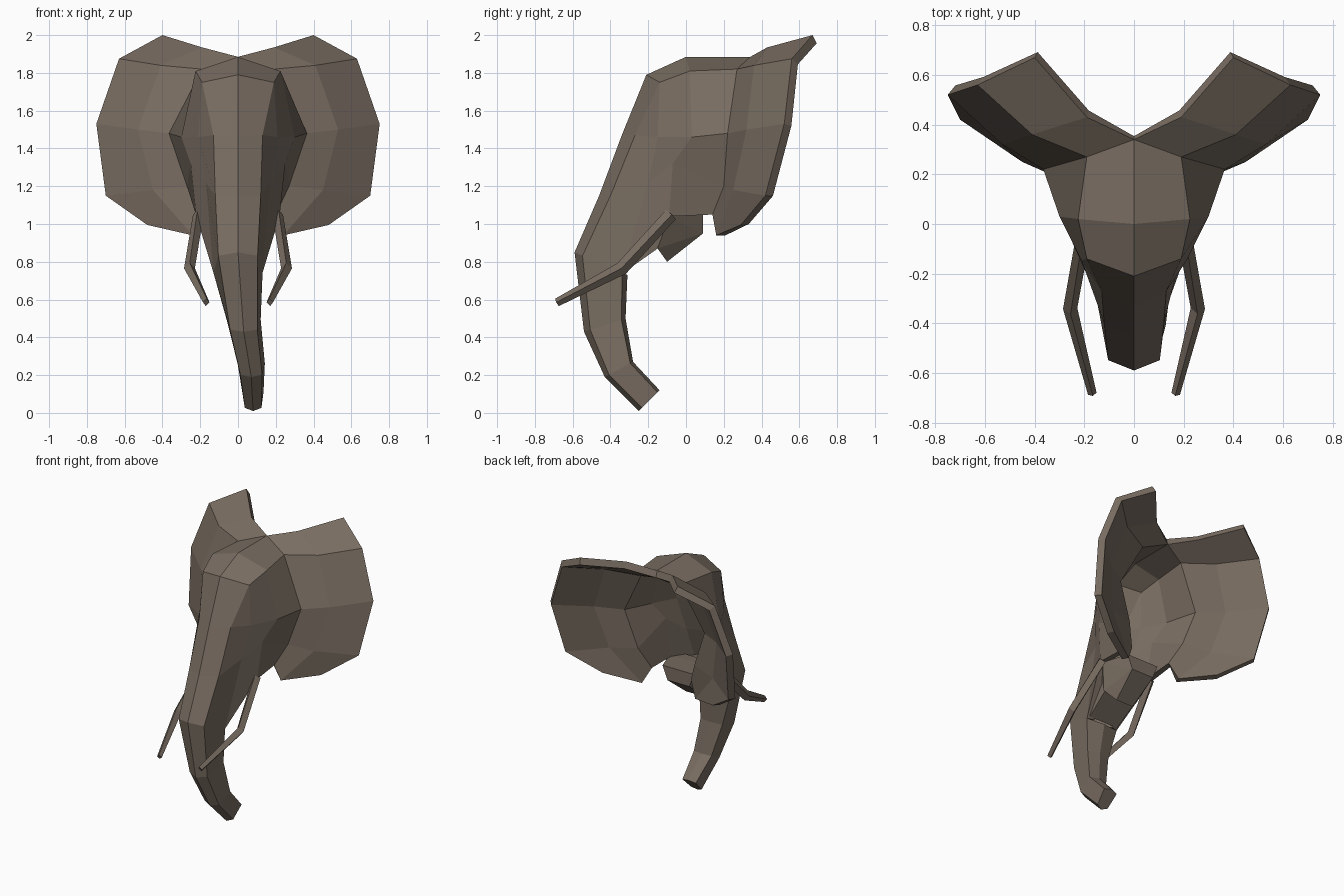
import bpy, bmesh
from mathutils import Vector

if "Cube" in bpy.data.objects:
    bpy.data.objects.remove(bpy.data.objects["Cube"])

brown = bpy.data.materials.new("grey brown")
brown.diffuse_color = (0.19, 0.152, 0.12, 1)
brown.use_nodes = True
brown.node_tree.nodes["Principled BSDF"].inputs["Base Color"].default_value = brown.diffuse_color


def finish(name, bm, fix=True):
    if fix:
        bmesh.ops.recalc_face_normals(bm, faces=bm.faces)
    me = bpy.data.meshes.new(name)
    bm.to_mesh(me)
    bm.free()
    me.materials.append(brown)
    ob = bpy.data.objects.new(name, me)
    bpy.context.collection.objects.link(ob)
    return ob


def grid(bm, rows):
    """Skin rows of points with faces, on both sides of x = 0."""
    for a, b in zip(rows, rows[1:]):
        for i in range(len(a) - 1):
            quad = list(dict.fromkeys([a[i], b[i], b[i + 1], a[i + 1]]))
            bm.faces.new([bm.verts.new(p) for p in quad])
            bm.faces.new([bm.verts.new((-x, y, z)) for x, y, z in reversed(quad)])


def loft(name, rings):
    bm = bmesh.new()
    loops = [[bm.verts.new(p) for p in ring] for ring in rings]
    n = len(loops[0])
    for a, b in zip(loops, loops[1:]):
        for i in range(n):
            j = (i + 1) % n
            bm.faces.new((a[i], a[j], b[j], b[i]))
    bm.faces.new(loops[0])
    bm.faces.new(loops[-1])
    return finish(name, bm)


def hull(name, points):
    bm = bmesh.new()
    for x, y, z in points:
        for s in (-1, 1):
            bm.verts.new((s * x, y, z))
    res = bmesh.ops.convex_hull(bm, input=bm.verts)
    junk = list({v for v in res["geom_interior"] if isinstance(v, bmesh.types.BMVert)})
    if junk:
        bmesh.ops.delete(bm, geom=junk, context='VERTS')
    return finish(name, bm)


# Shared corners of the skull and ears
crown_back, crown = (0, .34, 1.885), (0, 0, 1.885)
ear_top, temple = (.19, .27, 1.82), (.225, .02, 1.81)
brow, brow_side = (0, -.21, 1.79), (.19, -.14, 1.75)
ear_mid, ear_low, ear_base = (.365, .22, 1.48), (.27, .20, 1.2), (.20, .14, 1.05)

# Head and ears: one open-backed sheet with thickness
bm = bmesh.new()
grid(bm, [[crown_back, ear_top], [crown, temple], [brow, brow_side]])
grid(bm, [
    [brow, brow_side, brow_side, temple, ear_top],
    [(0, -.34, 1.47), (.13, -.27, 1.47), (.21, -.15, 1.46), (.30, .03, 1.46), ear_mid],
    [(0, -.46, 1.15), (.12, -.40, 1.15), (.17, -.20, 1.22), (.25, -.07, 1.32), ear_low],
    [(0, -.59, .85), (.104, -.548, .832), (.13, -.338, .742), (.22, -.09, 1.04), ear_base]])
grid(bm, [
    [crown_back, (.19, .43, 1.935), (.40, .67, 2.0)],
    [ear_top, (.41, .36, 1.84), (.63, .56, 1.875)],
    [ear_mid, (.53, .32, 1.50), (.75, .52, 1.53)],
    [ear_low, (.45, .25, 1.18), (.70, .42, 1.15)],
    [ear_base, (.24, .16, .94), (.48, .29, .995)]])
bmesh.ops.remove_doubles(bm, verts=bm.verts, dist=.001)
head = finish("head_and_ears", bm, fix=False)
solid = head.modifiers.new("thickness", 'SOLIDIFY')
solid.thickness = .05
solid.offset = -1

# Trunk: six-sided tube (front y, z, back y, z, centre x, half width)
rings = []
for fy, fz, by, bz, cx, w in [(-.59, .85, -.31, .73, 0, .13),
                              (-.54, .43, -.32, .50, .03, .09),
                              (-.43, .19, -.28, .27, .07, .072),
                              (-.25, .01, -.14, .12, .08, .055)]:
    front, back = Vector((cx, fy, fz)), Vector((cx, by, bz))
    near, far = front.lerp(back, .15), front.lerp(back, .9)
    e, f = Vector((w * .8, 0, 0)), Vector((w, 0, 0))
    rings.append([front, near + e, far + f, back, far - f, near - e])
loft("trunk", rings)

# Mouth: upper lip behind the trunk and the lower jaw
hull("upper_lip", [(.12, -.32, .75), (.13, -.15, .87), (.12, -.30, 1.0), (.15, -.12, 1.02)])
hull("lower_jaw", [(.14, -.15, .87), (.07, -.10, .80), (.09, .09, .95),
                   (.13, .09, 1.05), (.20, -.09, 1.04), (.15, -.18, 1.03)])

# Tusks: four-sided, bent at the middle
path = [Vector(p) for p in ((.21, -.08, 1.05), (.257, -.34, .765), (.168, -.683, .585))]
for side, label in ((-1, "left"), (1, "right")):
    rings = []
    for i, (p, r) in enumerate(zip(path, (.036, .036, .022))):
        along = (path[min(i + 1, 2)] - path[max(i - 1, 0)]).normalized()
        across = along.cross(Vector((0, 0, 1))).normalized()
        up = across.cross(along)
        ring = [p + across * r * .8, p + up * r, p - across * r * .8, p - up * r]
        rings.append([(side * v.x, v.y, v.z) for v in ring])
    loft(label + "_tusk", rings)
